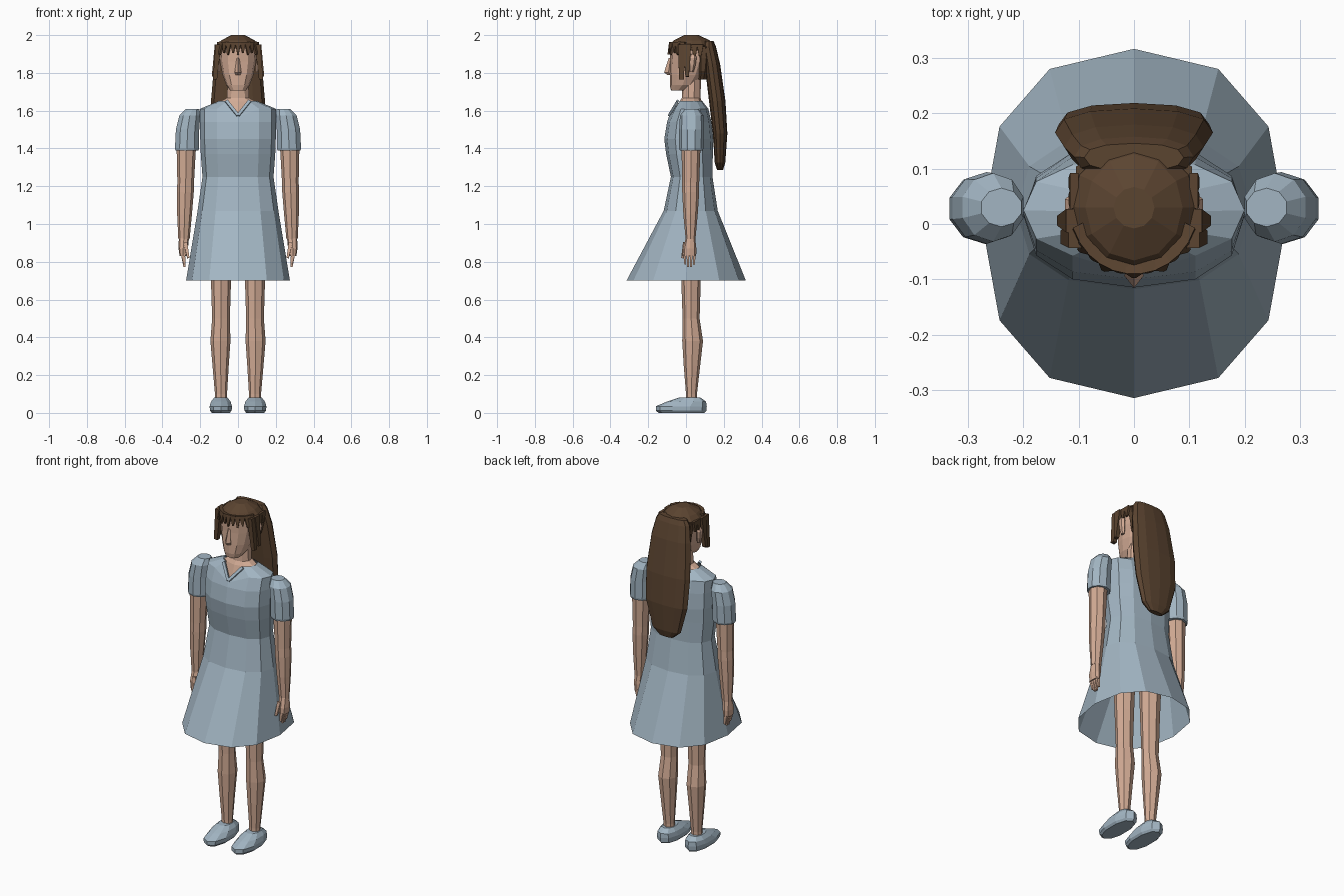
import bpy, bmesh, math
from mathutils import Vector


def material(name, rgb):
    m = bpy.data.materials.new(name)
    m.diffuse_color = (*rgb, 1)
    return m


CLOTH = material("blue_grey_cloth", (0.36, 0.46, 0.54))
SKIN = material("skin", (0.65, 0.41, 0.30))
HAIR = material("brown_hair", (0.105, 0.058, 0.03))


def loft(bm, rings, n=8, p=1.0, caps=(True, True)):
    """Stack of horizontal rings, each (centre x, z, half width, front y, back y)."""
    loops = []
    for cx, z, rx, yf, yb in rings:
        cy, ry, loop = (yf + yb) / 2, (yb - yf) / 2, []
        for i in range(n):
            a = 2 * math.pi * i / n - math.pi / 2      # vertex 0 faces front
            c, s = round(math.cos(a), 6), round(math.sin(a), 6)
            loop.append(bm.verts.new((cx + rx * math.copysign(abs(c) ** p, c),
                                      cy + ry * math.copysign(abs(s) ** p, s), z)))
        loops.append(loop)
    for a, b in zip(loops, loops[1:]):
        for i in range(n):
            j = (i + 1) % n
            bm.faces.new((a[i], a[j], b[j], b[i]))
    if caps[0]:
        bm.faces.new(loops[0][::-1])
    if caps[1]:
        bm.faces.new(loops[-1])
    return loops


def bar(bm, p0, p1, out, w0, w1, t0, t1):
    """Tapered four sided bar from p0 to p1; 'out' is its thickness direction."""
    p0, p1, out = Vector(p0), Vector(p1), Vector(out)
    side = (p1 - p0).cross(out).normalized()
    out = side.cross(p1 - p0).normalized()
    ends = []
    for c, w, t in ((p0, w0, t0), (p1, w1, t1)):
        ends.append([bm.verts.new(c + side * w / 2 * a + out * t / 2 * b)
                     for a, b in ((-1, -1), (1, -1), (1, 1), (-1, 1))])
    a, b = ends
    for i in range(4):
        j = (i + 1) % 4
        bm.faces.new((a[i], a[j], b[j], b[i]))
    bm.faces.new(a[::-1])
    bm.faces.new(b)


def finish(bm, name, mat, mirror=False):
    bmesh.ops.recalc_face_normals(bm, faces=bm.faces[:])
    me = bpy.data.meshes.new(name)
    bm.to_mesh(me)
    bm.free()
    me.materials.append(mat)
    ob = bpy.data.objects.new(name, me)
    bpy.context.collection.objects.link(ob)
    if mirror:
        ob.modifiers.new("mirror", 'MIRROR').use_mirror_merge = False
    return ob


def part(name, mat, rings, n=8, p=1.0, mirror=False, caps=(True, True)):
    bm = bmesh.new()
    loft(bm, rings, n, p, caps)
    return finish(bm, name, mat, mirror)


# dress: open hem, top edge dipped into a V at the front
bm = bmesh.new()
loops = loft(bm, [(0, 0.70, 0.275, -0.315, 0.317), (0, 1.07, 0.214, -0.118, 0.168),
                  (0, 1.25, 0.188, -0.08, 0.14), (0, 1.37, 0.197, -0.105, 0.142),
                  (0, 1.45, 0.20, -0.115, 0.145), (0, 1.54, 0.20, -0.10, 0.135),
                  (0, 1.61, 0.20, -0.068, 0.118), (0, 1.652, 0.10, -0.04, 0.085)],
             12, 0.85, (False, False))
loops[-1][0].co = (0, -0.084, 1.58)
loops[-2][0].co = (0, -0.092, 1.565)
finish(bm, "dress", CLOTH)

# raised trim along the V neckline
bm = bmesh.new()
bar(bm, (0.062, -0.044, 1.652), (0, -0.09, 1.575), (0, -1, 0.5), 0.016, 0.016, 0.012, 0.012)
finish(bm, "neckline_trim", CLOTH, True)

# puffed sleeves
part("sleeves", CLOTH, [(0.270, 1.388, 0.064, -0.032, 0.088), (0.270, 1.40, 0.067, -0.036, 0.092),
                        (0.267, 1.50, 0.065, -0.036, 0.094), (0.255, 1.575, 0.058, -0.032, 0.092),
                        (0.24, 1.61, 0.038, -0.005, 0.065)], 10, 1, True)

# arms
part("arms", SKIN, [(0.286, 0.92, 0.030, -0.002, 0.05), (0.283, 1.05, 0.039, -0.014, 0.062),
                    (0.279, 1.17, 0.045, -0.02, 0.07), (0.277, 1.22, 0.044, -0.02, 0.07),
                    (0.273, 1.45, 0.053, -0.025, 0.078)], 8, 1, True)

# hands: palm, four fingers and a thumb
bm = bmesh.new()
loft(bm, [(0.291, 0.83, 0.018, -0.018, 0.054), (0.290, 0.87, 0.025, -0.016, 0.055),
          (0.286, 0.93, 0.027, 0.0, 0.048)], 8, 0.85)
for y, tip in ((-0.007, 0.787), (0.010, 0.772), (0.027, 0.772), (0.044, 0.785)):
    bar(bm, (0.291, y, 0.84), (0.283, y * 0.9 + 0.002, tip), (1, 0, 0), 0.015, 0.009, 0.022, 0.012)
bar(bm, (0.278, -0.004, 0.90), (0.263, -0.02, 0.82), (1, 0, 0), 0.024, 0.011, 0.02, 0.012)
finish(bm, "hands", SKIN, True)

# legs
part("legs", SKIN, [(0.09, 0.05, 0.032, 0.0, 0.058), (0.09, 0.10, 0.032, 0.0, 0.058),
                    (0.092, 0.25, 0.043, -0.012, 0.075), (0.093, 0.38, 0.053, -0.02, 0.09),
                    (0.09, 0.50, 0.047, -0.018, 0.072), (0.09, 0.70, 0.053, -0.025, 0.078),
                    (0.09, 1.0, 0.062, -0.035, 0.09)], 8, 1, True)

# shoes
part("shoes", CLOTH, [(0.091, 0.0, 0.050, -0.145, 0.098), (0.091, 0.012, 0.060, -0.16, 0.108),
                      (0.091, 0.035, 0.062, -0.16, 0.11), (0.091, 0.06, 0.054, -0.10, 0.106),
                      (0.091, 0.082, 0.036, -0.035, 0.075)], 10, 0.9, True)

# neck flaring into the chest under the neckline
part("neck", SKIN, [(0, 1.54, 0.075, -0.075, 0.075), (0, 1.648, 0.098, -0.034, 0.083),
                    (0, 1.668, 0.062, -0.022, 0.077), (0, 1.80, 0.055, -0.018, 0.08)], 10)

# head with flat face
part("head", SKIN, [(0, 1.708, 0.042, -0.08, -0.005), (0, 1.735, 0.062, -0.086, 0.05),
                    (0, 1.79, 0.082, -0.086, 0.09), (0, 1.86, 0.096, -0.084, 0.115),
                    (0, 1.93, 0.10, -0.086, 0.125), (0, 1.95, 0.09, -0.07, 0.12)], 12, 0.85)

# nose
part("nose", SKIN, [(0, 1.788, 0.012, -0.098, -0.07), (0, 1.803, 0.018, -0.116, -0.07),
                    (0, 1.88, 0.007, -0.091, -0.07)], 4)

# ears
part("ears", SKIN, [(0.102, 1.805, 0.008, 0.015, 0.04), (0.108, 1.84, 0.014, 0.012, 0.05),
                    (0.112, 1.88, 0.015, 0.012, 0.056), (0.108, 1.90, 0.010, 0.022, 0.05)], 6, 1, True)

# hair cap
part("hair_cap", HAIR, [(0, 1.918, 0.108, -0.084, 0.143), (0, 1.945, 0.114, -0.086, 0.147),
                        (0, 1.972, 0.088, -0.066, 0.126), (0, 2.0, 0.037, -0.008, 0.067)], 12)

# hair on the back of the head, gathered towards the nape
part("back_hair", HAIR, [(0, 1.765, 0.055, 0.06, 0.11), (0, 1.81, 0.088, 0.055, 0.125),
                         (0, 1.88, 0.104, 0.05, 0.138), (0, 1.94, 0.110, 0.03, 0.143)], 10)

# ponytail
part("ponytail", HAIR, [(0, 1.285, 0.045, 0.165, 0.196), (0, 1.325, 0.092, 0.152, 0.208),
                        (0, 1.48, 0.136, 0.142, 0.219), (0, 1.65, 0.143, 0.122, 0.209),
                        (0, 1.85, 0.126, 0.098, 0.18), (0, 1.94, 0.108, 0.085, 0.158),
                        (0, 1.968, 0.09, 0.095, 0.146)], 12, 0.85)

# fringe of pointed strands around the forehead
bm = bmesh.new()
for i in range(11):
    a = math.radians(-65 + 13 * i)
    s, c = math.sin(a), math.cos(a)
    r = 0.117 + 0.006 * (i % 2)
    bar(bm, (s * 0.104, 0.03 - c * 0.109, 1.962), (s * r, 0.03 - c * r, 1.905 - 0.008 * (i % 2)),
        (s, -c, 0), 0.031, 0.007, 0.022, 0.01)
finish(bm, "fringe", HAIR)

# side locks in front of the ears
bm = bmesh.new()
for p0, p1, w1 in (((0.104, -0.022, 1.95), (0.122, -0.024, 1.765), 0.024),
                   ((0.108, 0.006, 1.95), (0.128, 0.006, 1.78), 0.018)):
    bar(bm, p0, p1, (1, 0, 0), 0.042, w1, 0.03, 0.022)
for y in (0.045, 0.075):
    bar(bm, (0.108, y, 1.95), (0.114, y, 1.89), (1, 0, 0), 0.034, 0.014, 0.016, 0.01)
finish(bm, "side_locks", HAIR, True)
